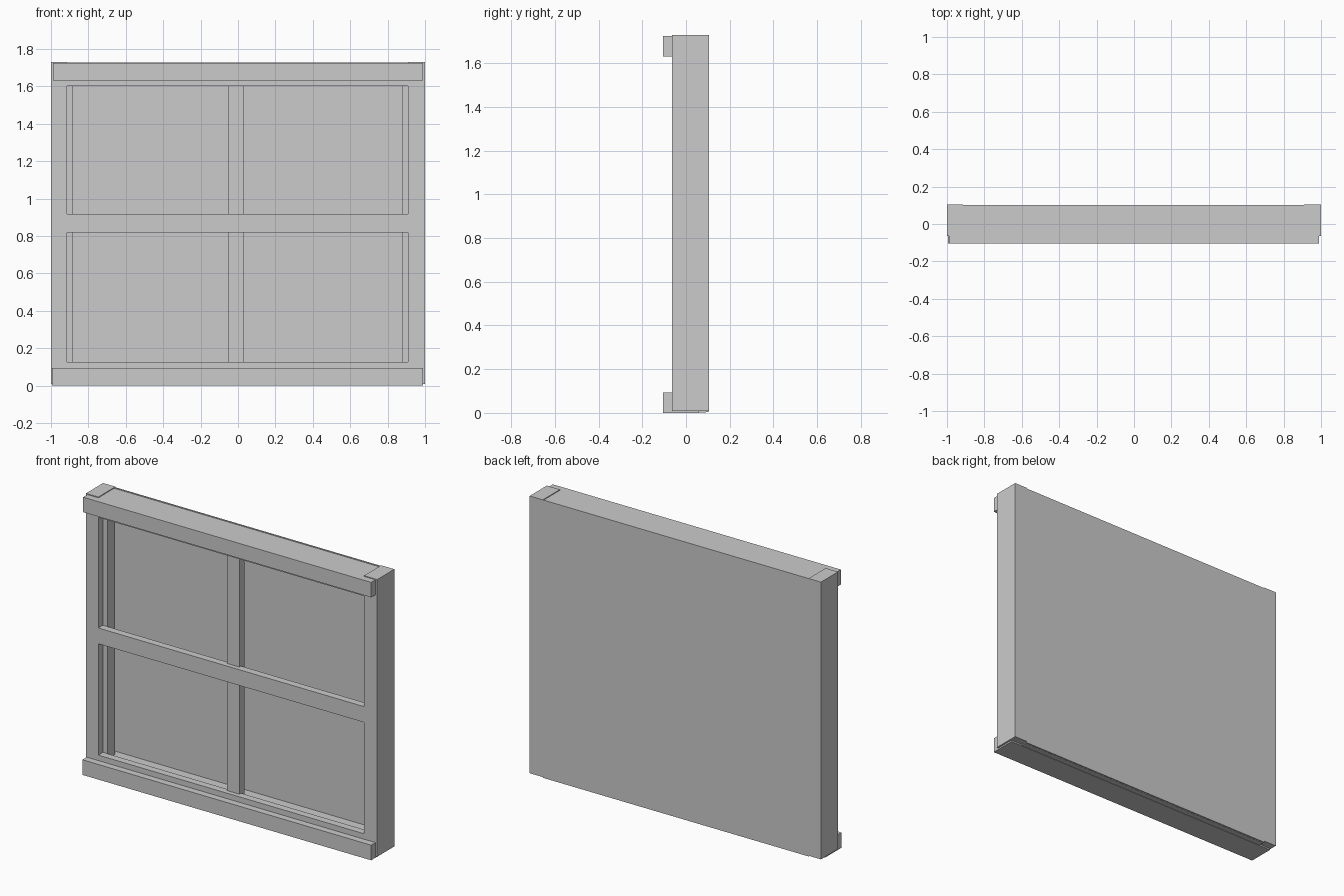
import bpy


def box(name, x, y, z):
    """Box from (min, max) pairs on each axis."""
    bpy.ops.mesh.primitive_cube_add(
        size=1, location=[(a + b) / 2 for a, b in (x, y, z)])
    ob = bpy.context.object
    ob.name = name
    ob.scale = [b - a for a, b in (x, y, z)]
    bpy.ops.object.transform_apply(location=False, rotation=False, scale=True)
    return ob


INNER = (-0.915, 0.91)     # opening between the side posts
FRONT = (-0.063, -0.018)   # depth of the thin front rails
TOP = 1.725                # top of head, top rail and top trim

# Side posts with narrow inner battens
box("left_post", (-1.0, -0.915), (-0.063, 0.105), (0.009, 1.73))
box("right_post", (0.91, 1.0), (-0.063, 0.105), (0.009, 1.73))
box("left_batten", (-0.915, -0.885), (-0.018, 0.056), (0.095, 1.63))
box("right_batten", (0.88, 0.91), (-0.018, 0.056), (0.095, 1.63))

# Thin back sheet
box("back_sheet", INNER, (0.092, 0.102), (0.003, 1.728))

# Sill and head closing the frame behind the rails
box("sill", INNER, (-0.018, 0.092), (0.002, 0.095))
box("head", INNER, (-0.018, 0.092), (1.63, TOP))

# Front rails
for name, z in (("bottom_rail", (0.0, 0.128)),
                ("middle_rail", (0.819, 0.917)),
                ("top_rail", (1.603, TOP))):
    box(name, INNER, FRONT, z)

# Upright centre bar, set back behind the rail faces
box("centre_mullion", (-0.053, 0.033), (-0.034, 0.018), (0.095, 1.63))

# Trim boards; the bottom one runs back under the posts
box("bottom_trim", (-0.995, 0.988), (-0.105, -0.063), (0.0, 0.094))
box("bottom_plate", (-0.995, 0.988), (-0.063, 0.058), (0.0, 0.009))
box("top_trim", (-0.99, 0.988), (-0.105, -0.063), (1.632, TOP))
